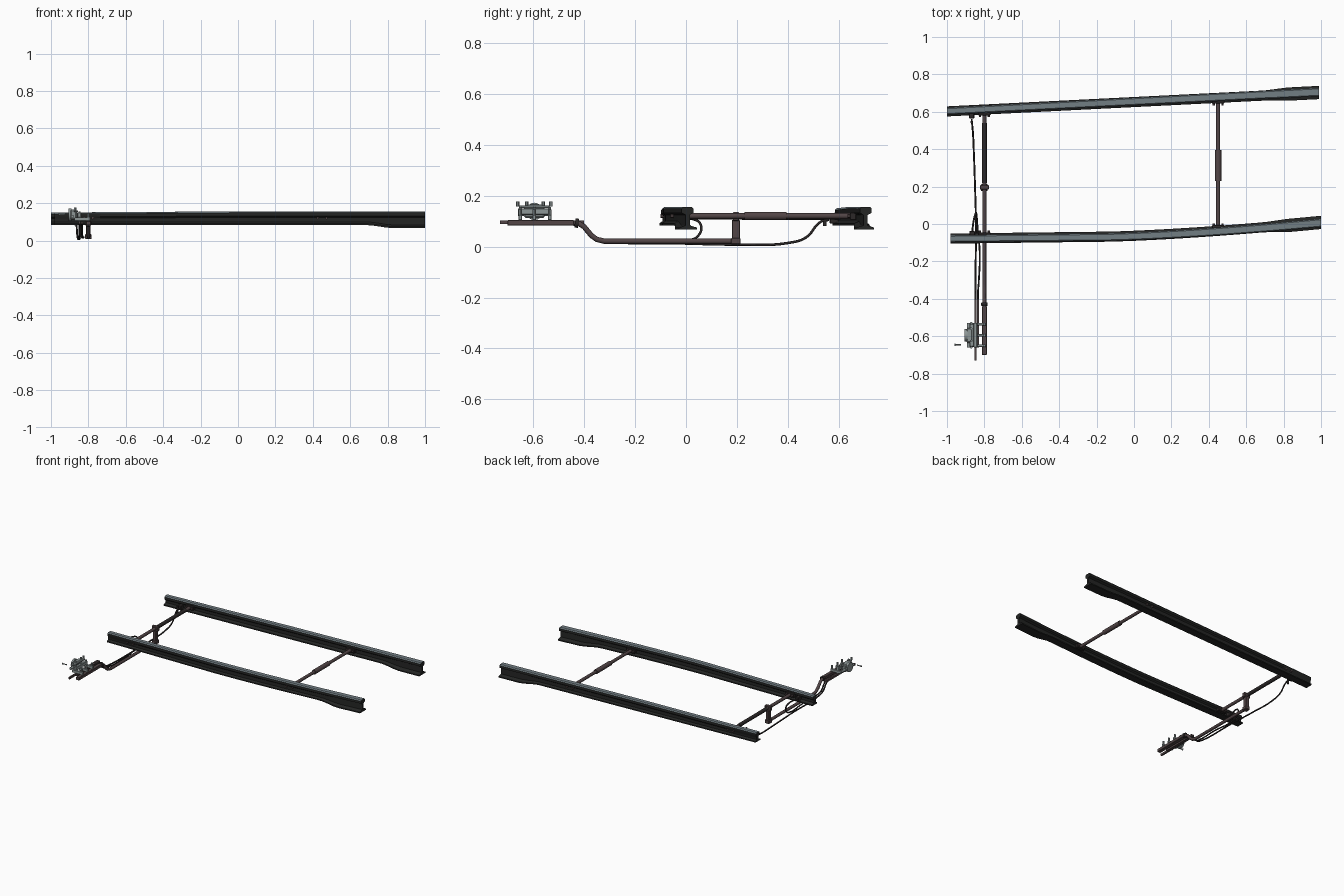
import bpy, bmesh, math
from mathutils import Vector

if "Cube" in bpy.data.objects:
    bpy.data.objects.remove(bpy.data.objects["Cube"])


def mat(name, c):
    m = bpy.data.materials.new(name)
    m.diffuse_color = (*c, 1)
    m.use_nodes = True
    m.node_tree.nodes["Principled BSDF"].inputs["Base Color"].default_value = m.diffuse_color
    return m


POLISHED = mat("polished_rail_top", (0.17, 0.21, 0.23))
DARK = mat("dark_rail_steel", (0.018, 0.019, 0.018))
ROD = mat("brown_rod_steel", (0.085, 0.06, 0.062))
LOCK = mat("grey_lock_metal", (0.27, 0.31, 0.31))
BLACK = mat("black_rod", (0.025, 0.021, 0.021))


def finish(bm, name, mats, smooth=False):
    bmesh.ops.recalc_face_normals(bm, faces=bm.faces)
    me = bpy.data.meshes.new(name)
    bm.to_mesh(me)
    bm.free()
    for m in mats:
        me.materials.append(m)
    ob = bpy.data.objects.new(name, me)
    bpy.context.collection.objects.link(ob)
    if smooth:
        bpy.context.view_layer.objects.active = ob
        ob.select_set(True)
        bpy.ops.object.shade_smooth_by_angle(angle=math.radians(40))
        ob.select_set(False)
    return ob


def box(name, x0, x1, y0, y1, z0, z1, m, bevel=0.0):
    bm = bmesh.new()
    bmesh.ops.create_cube(bm, size=1)
    for v in bm.verts:
        v.co = Vector(((x0 + x1) / 2 + v.co.x * (x1 - x0),
                       (y0 + y1) / 2 + v.co.y * (y1 - y0),
                       (z0 + z1) / 2 + v.co.z * (z1 - z0)))
    if bevel:
        bmesh.ops.bevel(bm, geom=bm.edges[:], offset=bevel, segments=1, affect='EDGES')
    return finish(bm, name, [m])


def cyl(name, a, b, r, m, n=12):
    a, b = Vector(a), Vector(b)
    bm = bmesh.new()
    bmesh.ops.create_cone(bm, cap_ends=True, segments=n, radius1=r, radius2=r, depth=(b - a).length)
    q = (b - a).to_track_quat('Z', 'Y')
    for v in bm.verts:
        v.co = q @ v.co + (a + b) / 2
    return finish(bm, name, [m], n > 6)


def pipe(name, pts, r, m, curved=True):
    # Round rod along a path
    cu = bpy.data.curves.new(name, 'CURVE')
    cu.dimensions = '3D'
    cu.bevel_depth = r
    cu.bevel_resolution = 2
    cu.use_fill_caps = True
    cu.resolution_u = 8
    s = cu.splines.new('BEZIER' if curved else 'POLY')
    if curved:
        s.bezier_points.add(len(pts) - 1)
        for p, c in zip(s.bezier_points, pts):
            p.co = c
            p.handle_left_type = p.handle_right_type = 'AUTO'
    else:
        s.points.add(len(pts) - 1)
        for p, c in zip(s.points, pts):
            p.co = (*c, 1)
    cu.materials.append(m)
    ob = bpy.data.objects.new(name, cu)
    bpy.context.collection.objects.link(ob)
    return ob


def smoothstep(t):
    t = min(1, max(0, t))
    return t * t * (3 - 2 * t)


def rail(name, x0, x1, centre, side):
    # Asymmetric blade rail growing into a taller full section at the heel
    bm = bmesh.new()
    rings, n = [], 48
    for i in range(n + 1):
        u = i / n
        x = x0 + (x1 - x0) * u
        h = smoothstep((x - 0.68) / 0.16)
        y = centre(x)
        top = 0.150 + 0.006 * min(1, u * 2)
        bot = 0.083 - 0.017 * h
        hi = 0.021 + 0.001 * h              # inner head edge
        ho = 0.017 + 0.007 * u              # outer head edge
        fi = 0.030 + 0.007 * h              # inner foot edge
        fo = 0.024 + 0.010 * h              # outer foot edge
        w = 0.011 - 0.003 * h
        ft = bot + 0.008
        prof = [(-ho + 0.006, top), (hi - 0.006, top), (hi, top - 0.007),
                (hi, top - 0.024), (w, top - 0.032), (w, ft + 0.009), (fi, ft), (fi, bot),
                (-fo, bot), (-fo, ft), (-w, ft + 0.009), (-w, top - 0.032),
                (-ho, top - 0.024), (-ho, top - 0.007)]
        rings.append([bm.verts.new((x, y + side * a, z)) for a, z in prof])
    k = len(rings[0])
    for a, b in zip(rings, rings[1:]):
        for j in range(k):
            f = bm.faces.new((a[j], a[(j + 1) % k], b[(j + 1) % k], b[j]))
            f.material_index = 0 if j in (0, 1, 13) else 1
    for r in (rings[0], rings[-1]):
        bm.faces.new(r).material_index = 1
    finish(bm, name, [POLISHED, DARK], True)


def far_y(x):
    return 0.605 + 0.05 * (x + 1)


def near_y(x):
    return -0.081 + 0.012 * (x + 1) + 0.064 * max(0, (x + 0.15) / 1.15) ** 1.5


rail("far_rail", -1, 0.99, far_y, -1)
rail("near_rail", -0.98, 1, near_y, 1)

# Middle spacer rod with sleeve
cyl("spacer_rod", (0.45, -0.03, 0.12), (0.45, 0.668, 0.12), 0.011, ROD)
cyl("spacer_sleeve", (0.45, 0.23, 0.12), (0.45, 0.395, 0.12), 0.0165, ROD)

# Brackets and bolts where rods meet the rails
for x in (-0.8, 0.45):
    for nm, yc, s in (("near", near_y(x), 1), ("far", far_y(x), -1)):
        y0, y1 = sorted((yc + s * 0.009, yc + s * 0.034))
        box(nm + "_rod_bracket", x - 0.033, x + 0.033, y0, y1, 0.104, 0.134, BLACK, 0.003)
        for dx in (-0.023, 0.023):
            cyl(nm + "_bracket_bolt", (x + dx, yc - s * 0.022, 0.12),
                (x + dx, yc + s * 0.043, 0.12), 0.007, ROD, 6)

# Cross bar between the blades and its drop arm
cyl("drive_cross_bar", (-0.8, -0.05, 0.118), (-0.8, 0.60, 0.118), 0.011, ROD)
cyl("cross_bar_sleeve", (-0.8, 0.22, 0.118), (-0.8, 0.54, 0.118), 0.013, BLACK)
box("drop_arm", -0.812, -0.788, 0.18, 0.212, 0.012, 0.105, ROD, 0.003)
box("drop_arm_clamp", -0.824, -0.776, 0.184, 0.208, 0.101, 0.135, ROD, 0.003)
box("drop_arm_foot", -0.818, -0.782, 0.176, 0.214, 0.008, 0.034, ROD, 0.003)

# Cranked drive rod running under the near blade
pipe("drive_rod", [(-0.8, 0.2, 0.021), (-0.8, -0.32, 0.021), (-0.8, -0.35, 0.028),
                   (-0.8, -0.372, 0.044), (-0.8, -0.40, 0.078), (-0.8, -0.42, 0.09),
                   (-0.8, -0.45, 0.093), (-0.8, -0.50, 0.093)], 0.0105, ROD, False)
box("drive_rod_end", -0.813, -0.787, -0.70, -0.44, 0.082, 0.104, ROD, 0.002)
cyl("drive_rod_collar", (-0.8, -0.436, 0.093), (-0.8, -0.422, 0.091), 0.018, BLACK)

# Detection rods, one to each blade
pipe("far_detection_rod", [(-0.868, 0.56, 0.105), (-0.865, 0.53, 0.098), (-0.86, 0.47, 0.035),
                           (-0.857, 0.40, 0.014), (-0.85, 0.2, 0.008), (-0.845, 0.0, 0.012),
                           (-0.848, -0.31, 0.022), (-0.848, -0.36, 0.036),
                           (-0.848, -0.41, 0.088), (-0.848, -0.46, 0.096)], 0.005, BLACK)
pipe("near_detection_rod", [(-0.865, -0.04, 0.105), (-0.855, 0.03, 0.107), (-0.846, 0.058, 0.085),
                            (-0.842, 0.05, 0.045), (-0.838, 0.0, 0.022), (-0.825, -0.15, 0.018),
                            (-0.83, -0.31, 0.022), (-0.834, -0.36, 0.036),
                            (-0.834, -0.41, 0.088), (-0.834, -0.46, 0.096)], 0.005, BLACK)
for x, y in ((-0.868, far_y(-0.868) - 0.03), (-0.865, near_y(-0.865) + 0.025)):
    box("detection_lug", x - 0.014, x + 0.014, y - 0.018, y + 0.018, 0.09, 0.122, BLACK, 0.003)
cyl("far_lug_pin", (-0.868, 0.545, 0.08), (-0.868, 0.545, 0.125), 0.007, BLACK)
box("outer_detection_bar", -0.853, -0.842, -0.73, -0.40, 0.088, 0.102, ROD)
box("inner_detection_bar", -0.84, -0.83, -0.66, -0.40, 0.088, 0.102, ROD)

# Lock and detector mechanism on the drive rod
for y in (-0.65, -0.595, -0.535):
    box("lock_strap", -0.875, -0.79, y - 0.007, y + 0.007, 0.104, 0.124, LOCK, 0.002)
    cyl("lock_stud", (-0.80, y, 0.10), (-0.80, y, 0.146), 0.007, LOCK, 8)
    cyl("lock_post", (-0.848, y, 0.10), (-0.848, y, 0.155), 0.006, LOCK, 8)
box("lock_side_plate", -0.858, -0.838, -0.66, -0.53, 0.124, 0.15, LOCK, 0.003)
box("lock_body", -0.895, -0.862, -0.635, -0.555, 0.112, 0.165, LOCK, 0.006)
box("lock_cover", -0.878, -0.855, -0.655, -0.535, 0.152, 0.162, LOCK, 0.002)
cyl("lock_dial", (-0.905, -0.595, 0.138), (-0.89, -0.595, 0.138), 0.034, LOCK, 16)
cyl("lock_roller", (-0.885, -0.66, 0.128), (-0.885, -0.53, 0.128), 0.009, LOCK)
for y in (-0.66, -0.625, -0.56, -0.53):
    cyl("lock_nut", (-0.87, y, 0.158), (-0.87, y, 0.176), 0.007, LOCK, 6)

# Loose pin beside the lock
cyl("pin_shaft", (-0.955, -0.645, 0.14), (-0.925, -0.645, 0.14), 0.0035, LOCK, 8)
cyl("pin_head", (-0.96, -0.645, 0.14), (-0.954, -0.645, 0.14), 0.007, LOCK, 6)
